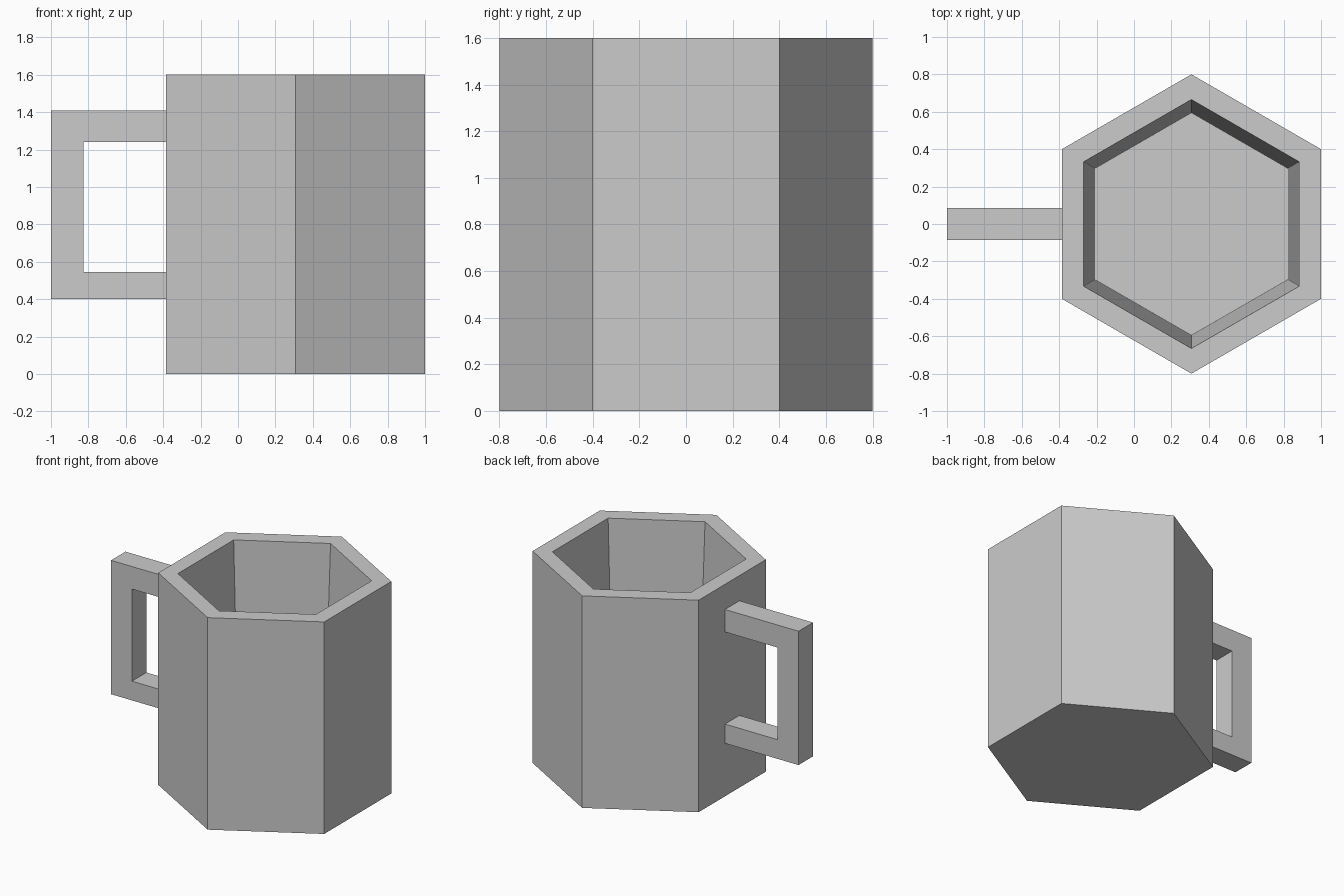
import bpy, bmesh
from math import cos, sin, pi

if "Cube" in bpy.data.objects:
    bpy.data.objects.remove(bpy.data.objects["Cube"])

CX = 0.307  # axis of the cup


def finish(name, bm):
    bmesh.ops.recalc_face_normals(bm, faces=bm.faces[:])
    mesh = bpy.data.meshes.new(name)
    bm.to_mesh(mesh)
    bm.free()
    obj = bpy.data.objects.new(name, mesh)
    bpy.context.collection.objects.link(obj)
    return obj


def hexagon(bm, radius, z):
    return [bm.verts.new((CX + radius * cos(pi / 2 + i * pi / 3),
                          radius * sin(pi / 2 + i * pi / 3), z)) for i in range(6)]


# Hexagonal cup: outer wall, flat rim, tapered inside and floor
bm = bmesh.new()
rings = [hexagon(bm, r, z) for r, z in
         ((0.8, 0), (0.8, 1.6), (0.665, 1.6), (0.595, 0.2))]
for a, b in zip(rings, rings[1:]):
    for i in range(6):
        j = (i + 1) % 6
        bm.faces.new((a[i], a[j], b[j], b[i]))
bm.faces.new(rings[0])
bm.faces.new(rings[-1])
finish("cup", bm)

# Square handle: C-shaped profile extruded across its width, ends sunk into the wall
bm = bmesh.new()
profile = [(-0.37, 0.4), (-1, 0.4), (-1, 1.41), (-0.37, 1.41),
           (-0.37, 1.24), (-0.825, 1.24), (-0.825, 0.545), (-0.37, 0.545)]
face = bm.faces.new([bm.verts.new((x, -0.086, z)) for x, z in profile])
ext = bmesh.ops.extrude_face_region(bm, geom=[face])
bmesh.ops.translate(bm, vec=(0, 0.172, 0),
                    verts=[g for g in ext["geom"] if isinstance(g, bmesh.types.BMVert)])
finish("handle", bm)
